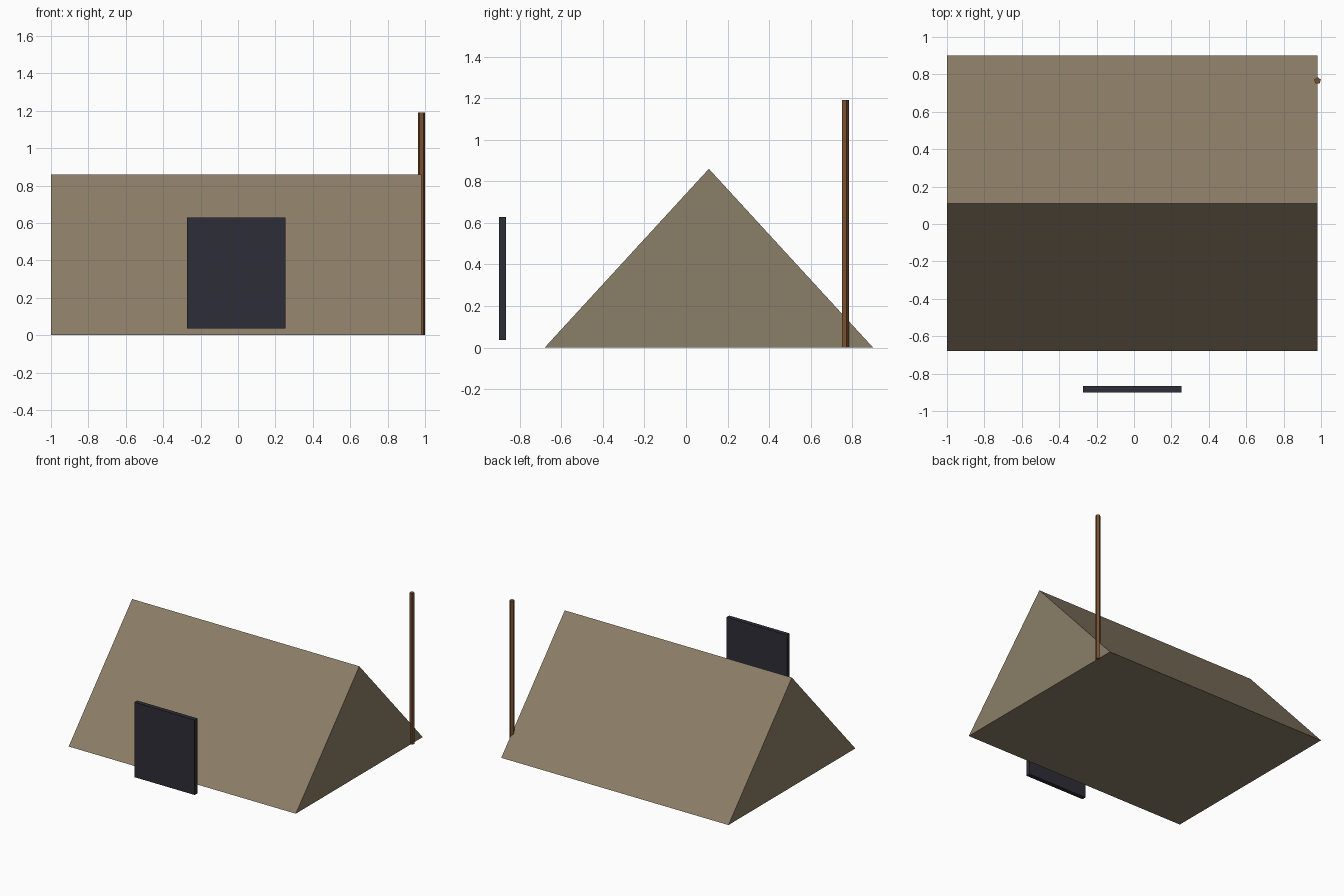
import bpy
import bmesh
from mathutils import Matrix, Vector

cube = bpy.data.objects.get("Cube")
if cube:
    bpy.data.objects.remove(cube, do_unlink=True)


def material(name, rgb):
    mat = bpy.data.materials.new(name)
    mat.use_nodes = True
    colour = (*rgb, 1)
    mat.diffuse_color = colour
    mat.node_tree.nodes["Principled BSDF"].inputs["Base Color"].default_value = colour
    return mat


def finish(name, bm, mat):
    bmesh.ops.recalc_face_normals(bm, faces=bm.faces)
    mesh = bpy.data.meshes.new(name)
    bm.to_mesh(mesh)
    bm.free()
    mesh.materials.append(mat)
    obj = bpy.data.objects.new(name, mesh)
    bpy.context.collection.objects.link(obj)
    return obj


canvas = material("tan canvas", (0.26, 0.21, 0.138))
dark = material("dark slate", (0.027, 0.027, 0.038))
wood = material("brown wood", (0.19, 0.082, 0.028))

# Tent body: a triangular profile extruded along x
bm = bmesh.new()
profile = [(-0.68, 0), (0.90, 0), (0.11, 0.86)]
end = bm.faces.new([bm.verts.new((-1, y, z)) for y, z in profile])
extruded = bmesh.ops.extrude_face_region(bm, geom=[end], use_keep_orig=True)
moved = [v for v in extruded["geom"] if isinstance(v, bmesh.types.BMVert)]
bmesh.ops.translate(bm, verts=moved, vec=(1.98, 0, 0))
finish("tent_body", bm, canvas)

# Door panel standing in front of the tent
low, high = Vector((-0.272, -0.90, 0.037)), Vector((0.253, -0.866, 0.628))
bm = bmesh.new()
bmesh.ops.create_cube(bm, size=1, matrix=Matrix.Translation((low + high) / 2)
                      @ Matrix.Diagonal((*(high - low), 1)))
finish("door_panel", bm, dark)

# Five-sided pole at the back corner
bm = bmesh.new()
height = 1.19
bmesh.ops.create_cone(bm, cap_ends=True, segments=5, radius1=0.019, radius2=0.019,
                      depth=height, matrix=Matrix.Translation((0.981, 0.766, height / 2)))
finish("corner_pole", bm, wood)
